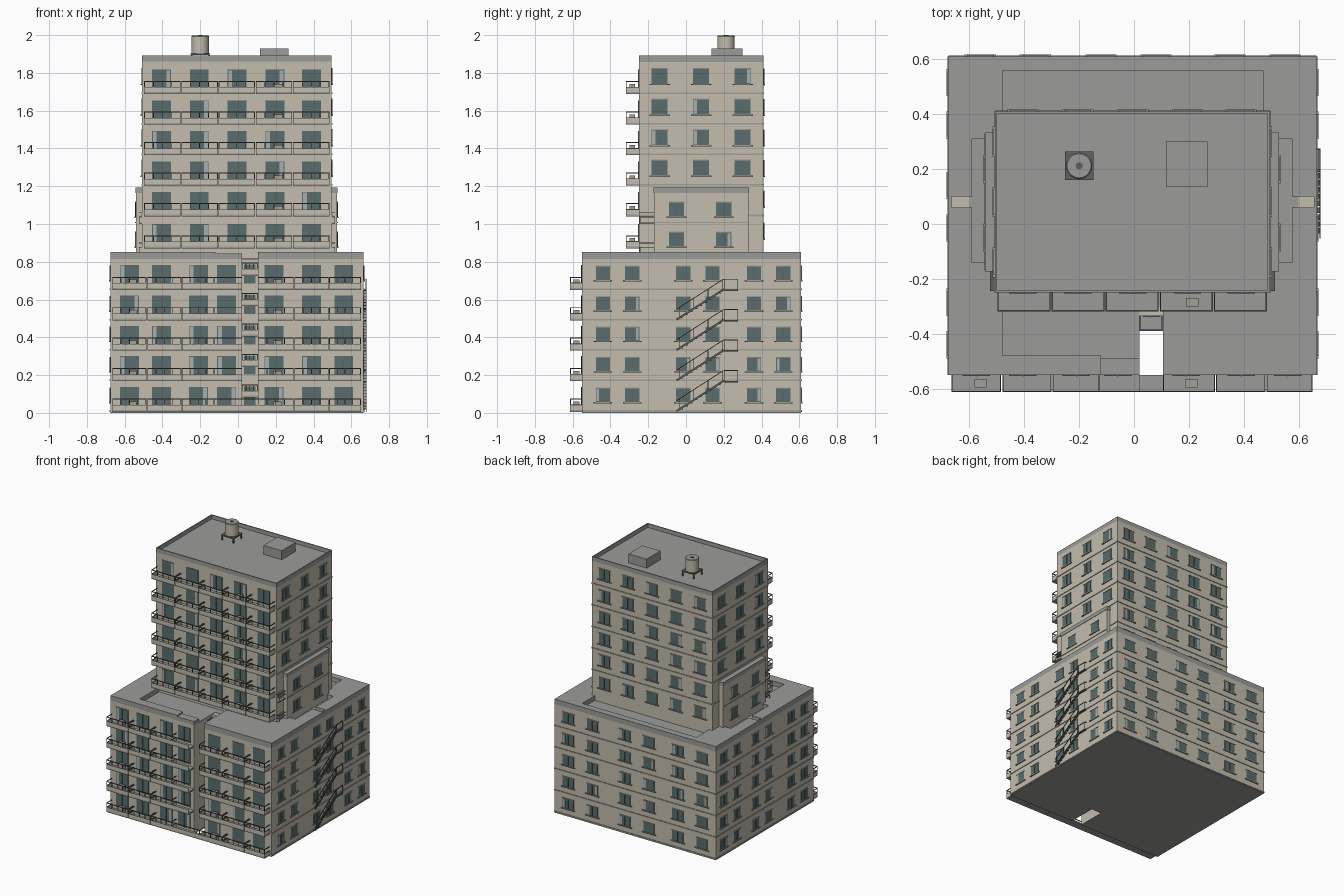
import bpy, bmesh, math, random
from mathutils import Vector, Matrix

if "Cube" in bpy.data.objects:
    bpy.data.objects.remove(bpy.data.objects["Cube"])
random.seed(4)


def material(name, rgb):
    m = bpy.data.materials.new(name)
    m.diffuse_color = (*rgb, 1)
    m.use_nodes = True
    m.node_tree.nodes["Principled BSDF"].inputs["Base Color"].default_value = m.diffuse_color
    return m


WALL = material("beige wall", (0.55, 0.51, 0.42))
ROOF = material("roof grey", (0.33, 0.335, 0.32))
GLASS = material("teal glass", (0.10, 0.155, 0.155))
TRIM = material("stone trim", (0.36, 0.35, 0.31))
METAL = material("dark metal", (0.12, 0.12, 0.115))
CURTAIN = material("pale curtain", (0.40, 0.43, 0.42))


class Part:
    """Collects simple solids into one named object."""

    def __init__(self, name, mat):
        self.name, self.mat, self.bm = name, mat, bmesh.new()

    def box(self, x0, x1, y0, y1, z0, z1):
        m = Matrix.Translation(((x0 + x1) / 2, (y0 + y1) / 2, (z0 + z1) / 2)) @ \
            Matrix.Diagonal((abs(x1 - x0), abs(y1 - y0), abs(z1 - z0), 1))
        bmesh.ops.create_cube(self.bm, size=1, matrix=m)

    def bar(self, p, q, tx, tz):
        p, q = Vector(p), Vector(q)
        d = q - p
        m = Matrix.Translation((p + q) / 2) @ Matrix.Rotation(math.atan2(d.z, d.y), 4, 'X') @ \
            Matrix.Diagonal((tx, d.length, tz, 1))
        bmesh.ops.create_cube(self.bm, size=1, matrix=m)

    def prism(self, pts, z0, z1):
        f = self.bm.faces.new([self.bm.verts.new((x, y, z0)) for x, y in pts])
        ext = bmesh.ops.extrude_face_region(self.bm, geom=[f])
        vs = [v for v in ext["geom"] if isinstance(v, bmesh.types.BMVert)]
        bmesh.ops.translate(self.bm, vec=(0, 0, z1 - z0), verts=vs)

    def cyl(self, x, y, z0, z1, r0, r1, n=20):
        bmesh.ops.create_cone(self.bm, cap_ends=True, segments=n, radius1=r0, radius2=r1, depth=z1 - z0,
                              matrix=Matrix.Translation((x, y, (z0 + z1) / 2)))

    def plate(self, side, plane, u, w, z0, z1, a, b):
        """Box on a wall: side is the facing, a..b the distance out of the wall."""
        s = 1 if side[0] == '+' else -1
        lo, hi = sorted((plane + s * a, plane + s * b))
        if side[1] == 'x':
            self.box(lo, hi, u - w / 2, u + w / 2, z0, z1)
        else:
            self.box(u - w / 2, u + w / 2, lo, hi, z0, z1)

    def done(self, smooth=False):
        bmesh.ops.recalc_face_normals(self.bm, faces=self.bm.faces)
        me = bpy.data.meshes.new(self.name)
        self.bm.to_mesh(me)
        self.bm.free()
        me.materials.append(self.mat)
        ob = bpy.data.objects.new(self.name, me)
        bpy.context.collection.objects.link(ob)
        if smooth:
            bpy.context.view_layer.objects.active = ob
            ob.select_set(True)
            bpy.ops.object.shade_smooth_by_angle(angle=math.radians(40))
            ob.select_set(False)


L, R, F, B = -0.675, 0.665, -0.55, 0.61          # lower block
TL, TR, TF, TB = -0.507, 0.495, -0.25, 0.41      # tower
NL, NR, NB = 0.02, 0.105, -0.335                 # front light well
BASE = [0.01, 0.172, 0.333, 0.494, 0.655]
TOWER = [0.875, 1.045, 1.207, 1.368, 1.53, 1.692]

# Lower block, with the light well cut into its front
p = Part("lower_block", WALL)
p.prism([(L, F), (NL, F), (NL, NB), (NR, NB), (NR, F), (R, F), (R, B), (L, B)], 0.006, 0.815)
p.done()
p = Part("base_plate", ROOF)
p.prism([(L, F), (NL, F), (NL, NB), (NR, NB), (NR, F), (R, F), (R, B), (L, B)], 0, 0.006)
p.done()

# Wide roof rim around the sunken terrace
p = Part("terrace_rim", ROOF)
p.prism([(NR, F), (R, F), (R, B), (L, B), (L, F), (-0.12, F), (-0.12, -0.48), (-0.48, -0.48),
         (-0.48, -0.14), (-0.59, -0.14), (-0.59, 0.06), (-0.665, 0.06), (-0.665, 0.1), (-0.59, 0.1),
         (-0.59, 0.31), (-0.48, 0.31), (-0.48, 0.56), (0.47, 0.56), (0.47, 0.31), (0.575, 0.31),
         (0.575, 0.1), (0.655, 0.1), (0.655, 0.06), (0.575, 0.06), (0.575, -0.14), (0.47, -0.14),
         (0.47, -0.245), (NR, -0.245)], 0.812, 0.853)
p.box(-0.12, NL, F, -0.49, 0.812, 0.843)
p.prism([(-0.6, -0.49), (NL, -0.49), (NL, -0.3), (0.6, -0.3), (0.6, 0.57), (-0.6, 0.57)], 0.81, 0.818)
p.done()

# Tower and low side wings
p = Part("tower", WALL)
p.box(TL, TR, TF, TB, 0.81, 1.86)
p.done()
p = Part("side_wings", WALL)
p.box(-0.54, TL, -0.17, 0.33, 0.81, 1.165)
p.box(TR, 0.525, -0.17, 0.33, 0.81, 1.165)
p.done()
p = Part("tower_parapet", ROOF)
p.box(TL, TR, TF, TB, 1.855, 1.863)
for y in (TF, TB - 0.008):
    p.box(TL, TR, y, y + 0.008, 1.858, 1.892)
for x in (TL, TR - 0.008):
    p.box(x, x + 0.008, TF + 0.008, TB - 0.008, 1.858, 1.892)
p.box(-0.543, TL, -0.173, 0.333, 1.165, 1.192)
p.box(TR, 0.528, -0.173, 0.333, 1.165, 1.192)
p.done()

# Thin floor bands
p = Part("floor_bands", TRIM)
for z in BASE:
    for side, pl, u, w in (('+x', R, 0.03, 1.16), ('-x', L, 0.03, 1.16), ('+y', B, -0.005, 1.34)):
        p.plate(side, pl, u, w, z - 0.004, z + 0.004, 0, 0.004)
for z in TOWER[1:]:
    p.plate('+y', TB, -0.005, 1.0, z - 0.004, z + 0.004, 0, 0.004)
    for side, pl in (('+x', TR), ('-x', TL)):
        p.plate(side, pl, 0.08, 0.66, z - 0.004, z + 0.004, 0, 0.004)
for side, pl in (('+x', 0.525), ('-x', -0.54)):
    p.plate(side, pl, 0.08, 0.5, 1.004, 1.011, 0, 0.004)
p.done()

# Windows: glass, curtain strips, frames and sills
glass, curtain = Part("window_glass", GLASS), Part("curtains", CURTAIN)
frame, sill = Part("window_frames", METAL), Part("window_sills", TRIM)


def window(side, pl, u, w, z0, z1, sills=True):
    glass.plate(side, pl, u, w, z0, z1, 0, 0.003)
    frame.plate(side, pl, u, 0.003, z0, z1, 0, 0.005)
    if random.random() < 0.4:
        s = random.choice((-1, 1))
        curtain.plate(side, pl, u + s * w * 0.36, w * 0.2, z0 + 0.004, z1 - 0.004, 0, 0.004)
    if sills:
        sill.plate(side, pl, u, w + 0.024, z0 - 0.007, z0, 0, 0.008)
        sill.plate(side, pl, u, w + 0.008, z1, z1 + 0.004, 0, 0.005)


for z in BASE:
    for y in (-0.44, -0.285, -0.015, 0.14, 0.36, 0.515):
        window('+x', R, y, 0.075, z + 0.048, z + 0.12)
        window('-x', L, y, 0.075, z + 0.048, z + 0.12)
    for x in (-0.56, -0.36, -0.12, 0.08, 0.35, 0.55):
        window('+y', B, x, 0.09, z + 0.048, z + 0.12)
    for x in (-0.575, -0.405, -0.21, -0.06, 0.19, 0.39, 0.56):
        window('-y', F, x, 0.1, z + 0.02, z + 0.128, False)
    window('-y', NB, 0.0625, 0.06, z + 0.03, z + 0.13, False)
for i, z in enumerate(TOWER):
    for x in (-0.405, -0.205, -0.005, 0.195, 0.39):
        window('-y', TF, x, 0.1, z + 0.02, z + 0.125, False)
        window('+y', TB, x, 0.09, z + 0.048, z + 0.128)
    if i > 1:
        for y in (-0.14, 0.08, 0.3):
            window('+x', TR, y, 0.085, z + 0.05, z + 0.13)
            window('-x', TL, y, 0.085, z + 0.05, z + 0.13)
for z in (0.88, 1.04):
    for y in (-0.05, 0.2):
        window('+x', 0.525, y, 0.08, z, z + 0.075)
        window('-x', -0.54, y, 0.08, z, z + 0.075)
for q in (glass, curtain, frame, sill):
    q.done()

# Balconies: slab, solid lower panel, open rail and a small cabinet on some
slab, panel = Part("balcony_slabs", ROOF), Part("balcony_panels", WALL)
rail, cabinet = Part("balcony_rails", METAL), Part("balcony_cabinets", TRIM)


def balcony(x0, x1, y, z, depth=0.063):
    f = y - depth
    slab.box(x0, x1, f, y, z - 0.004, z + 0.006)
    panel.box(x0, x1, f, f + 0.004, z + 0.006, z + 0.032)
    rail.box(x0, x1, f, f + 0.005, z + 0.06, z + 0.065)
    for x in (x0, x1 - 0.004):
        rail.box(x, x + 0.004, f + 0.005, y, z + 0.06, z + 0.065)
        rail.box(x, x + 0.004, f + 0.004, y, z + 0.03, z + 0.034)
        panel.box(x, x + 0.004, f + 0.004, y, z + 0.006, z + 0.03)
    for t in (0, 0.25, 0.5, 0.75, 1):
        x = x0 + t * (x1 - x0 - 0.004)
        rail.box(x, x + 0.004, f, f + 0.004, z + 0.03, z + 0.062)


for i, z in enumerate(BASE):
    for x0, x1 in ((-0.665, -0.485), (-0.48, -0.3), (-0.297, -0.125), (0.105, 0.295), (0.298, 0.48), (0.483, 0.65)):
        balcony(x0, x1, F, z)
    slab.box(-0.125, NL if i else NR, F - 0.063, F, z - 0.004, z + 0.006)
    panel.box(-0.125, NL if i else NR, F - 0.063, F - 0.059, z + 0.006, z + 0.032)
    rail.box(-0.125, NL if i else NR, F - 0.063, F - 0.058, z + 0.06, z + 0.065)
    balcony(NL, NR, NB, z + 0.075, 0.055)      # landings in the light well
    for x in (-0.56, 0.21):
        cabinet.box(x - 0.022, x + 0.022, F - 0.045, F - 0.015, z + 0.006, z + 0.05)
for z in TOWER:
    for k in range(5):
        x0 = -0.497 + k * 0.197
        balcony(x0, x0 + 0.193, TF, z, 0.068)
    cabinet.box(0.19, 0.235, TF - 0.05, TF - 0.02, z + 0.006, z + 0.05)
# Narrow balconies beside the wings
for z in (0.84, 1.0):
    for x0, x1 in ((TR, 0.513), (-0.525, TL)):
        slab.box(x0, x1, -0.245, -0.17, z, z + 0.008)
        panel.box(x0, x1, -0.245, -0.241, z + 0.008, z + 0.035)
        for h in (0.035, 0.058):
            rail.box(x0, x1, -0.245, -0.17, z + h, z + h + 0.004)
for q in (slab, panel, rail, cabinet):
    q.done()

# Fire escape on the right wall
p = Part("fire_escape", METAL)
for z in BASE[:4]:
    top = z + 0.16
    for x in (R + 0.002, 0.678):
        p.bar((x, -0.05, z), (x, 0.2, top), 0.003, 0.01)
    p.bar((0.678, -0.05, z + 0.055), (0.678, 0.2, top + 0.055), 0.003, 0.004)
    for k in range(10):
        y, h = -0.035 + k * 0.025, z + 0.012 + k * 0.016
        p.box(R, 0.679, y, y + 0.02, h - 0.003, h)
        if k % 3 == 0:
            p.box(0.676, 0.679, y, y + 0.003, h, h + 0.052)
    p.box(R, 0.68, 0.2, 0.275, top - 0.008, top)
    p.box(0.677, 0.68, 0.2, 0.275, top + 0.052, top + 0.056)
    p.box(R, 0.68, 0.272, 0.275, top + 0.052, top + 0.056)
    for y in (0.2, 0.272):
        p.box(0.677, 0.68, y, y + 0.003, top, top + 0.054)
p.done()

# Rooftop water tank on its stand, and plant box
p = Part("tank_stand", METAL)
for x in (-0.25, -0.158):
    for y in (0.162, 0.254):
        p.box(x, x + 0.008, y, y + 0.008, 1.863, 1.9)
p.box(-0.252, -0.148, 0.16, 0.264, 1.895, 1.903)
p.done()
p = Part("water_tank", WALL)
p.cyl(-0.2, 0.212, 1.903, 1.992, 0.046, 0.046)
p.done(True)
p = Part("tank_lid", ROOF)
p.cyl(-0.2, 0.212, 1.992, 1.997, 0.048, 0.044)
p.done(True)
p = Part("tank_hatch", METAL)
p.cyl(-0.2, 0.212, 1.997, 2.0, 0.013, 0.013, 12)
p.done()
p = Part("plant_box", ROOF)
p.box(0.117, 0.268, 0.135, 0.3, 1.863, 1.93)
p.done()
